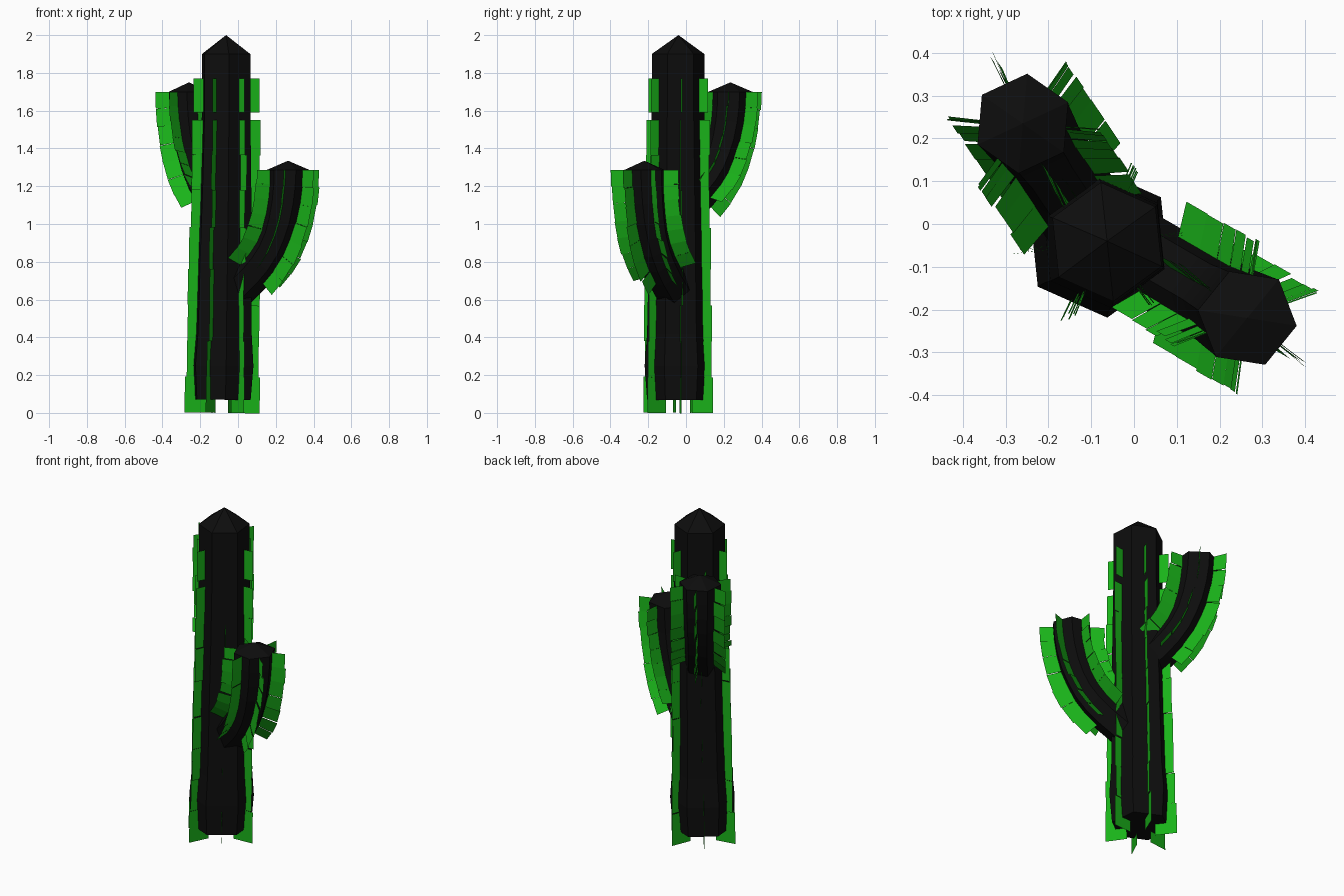
import bpy, bmesh, math, random
from mathutils import Vector

if "Cube" in bpy.data.objects:
    bpy.data.objects.remove(bpy.data.objects["Cube"])

random.seed(4)
Z = Vector((0, 0, 1))


def material(name, rgb):
    m = bpy.data.materials.new(name)
    m.diffuse_color = (*rgb, 1)
    m.use_nodes = True
    m.node_tree.nodes["Principled BSDF"].inputs["Base Color"].default_value = m.diffuse_color
    return m


BODY = material("dark_skin", (0.004, 0.004, 0.004))
SPINE = material("spine_green", (0.01, 0.45, 0.01))


def finish(bm, name, mat):
    me = bpy.data.meshes.new(name)
    bm.to_mesh(me)
    bm.free()
    me.materials.append(mat)
    ob = bpy.data.objects.new(name, me)
    bpy.context.collection.objects.link(ob)
    return ob


def frames(path, az):
    """Centre, outward and sideways vectors for each path point."""
    side = Z.cross(Vector((math.cos(az), math.sin(az), 0)))
    out = []
    for i, p in enumerate(path):
        t = path[min(i + 1, len(path) - 1)] - path[max(i - 1, 0)]
        if i == len(path) - 1:
            t = Z
        out.append((p, side.cross(t.normalized()), side))
    return out


def spoke(n, s, deg):
    a = math.radians(deg)
    return n * math.cos(a) + s * math.sin(a)


def stem(name, path, radii, az, phase, apex):
    """Six-sided tube with a pointed cap."""
    bm = bmesh.new()
    rings = []
    for (p, n, s), r in zip(frames(path, az), radii):
        rings.append([bm.verts.new(p + spoke(n, s, phase + 30 + 60 * k) * r)
                      for k in range(6)])
    for a, b in zip(rings, rings[1:]):
        for k in range(6):
            j = (k + 1) % 6
            bm.faces.new((a[k], a[j], b[j], b[k]))
    bm.faces.new(rings[0][::-1])
    tip = bm.verts.new(apex)
    for k in range(6):
        bm.faces.new((rings[-1][k], rings[-1][(k + 1) % 6], tip))
    finish(bm, name, BODY)


def fins(name, path, radii, az, phase, skip=()):
    """Six rows of thin spine blades, one blade per path segment."""
    bm = bmesh.new()
    fr = frames(path, az)
    for k in range(6):
        for i in range(len(fr) - 1):
            if i in skip:
                continue
            deg = phase + 60 * k + random.uniform(-2, 2)
            r = radii[i] + random.uniform(-0.004, 0.004)
            (p, n, s), (q, m, u) = fr[i], fr[i + 1]
            d, e = spoke(n, s, deg), spoke(m, u, deg)
            bm.faces.new([bm.verts.new(v) for v in
                          (p + d * 0.08, p + d * r, q + e * r, q + e * 0.08)])
    finish(bm, name, SPINE)


# Trunk, leaning slightly and thicker near the foot
def axis(z):
    return Vector((-0.085 + 0.022 * min(z / 1.4, 1), -0.042, z))


trunk_az = math.radians(6)
tz = [0.07, 0.25, 0.42, 0.65, 0.95, 1.25, 1.6, 1.9]
stem("trunk", [axis(z) for z in tz],
     [0.165, 0.178, 0.165, 0.16, 0.155, 0.148, 0.14, 0.14],
     trunk_az, 0, Vector((-0.063, -0.04, 2.0)))

# Trunk spines, with a bare gap near the top
fz = [0, 0.19, 0.38, 0.57, 0.76, 0.98, 1.18, 1.365, 1.55, 1.59, 1.77]
fins("trunk_spines", [axis(z) for z in fz],
     [0.203, 0.193, 0.192, 0.19, 0.188, 0.184, 0.182, 0.18, 0, 0.175],
     trunk_az, 0, skip=(8,))

# Two matching arms that bend up from the trunk
PROFILE = [(-0.36, 0.62), (-0.28, 0.685), (-0.21, 0.745), (-0.15, 0.807),
           (-0.10, 0.875), (-0.063, 0.95), (-0.035, 1.03), (-0.015, 1.12),
           (-0.004, 1.205), (0, 1.285)]
for name, x, y, lift, deg in (("right_arm", 0.265, -0.22, 0, -30),
                              ("left_arm", -0.26, 0.235, 0.415, 124)):
    az = math.radians(deg)
    path = [Vector((x + d * math.cos(az), y + d * math.sin(az), z + lift))
            for d, z in PROFILE]
    stem(name, path, [0.105] * 6 + [0.11, 0.113, 0.115, 0.117], az, -9,
         Vector((x, y, 1.335 + lift)))
    fins(name + "_spines", path[2:], [0.178] * 7, az, -9)
